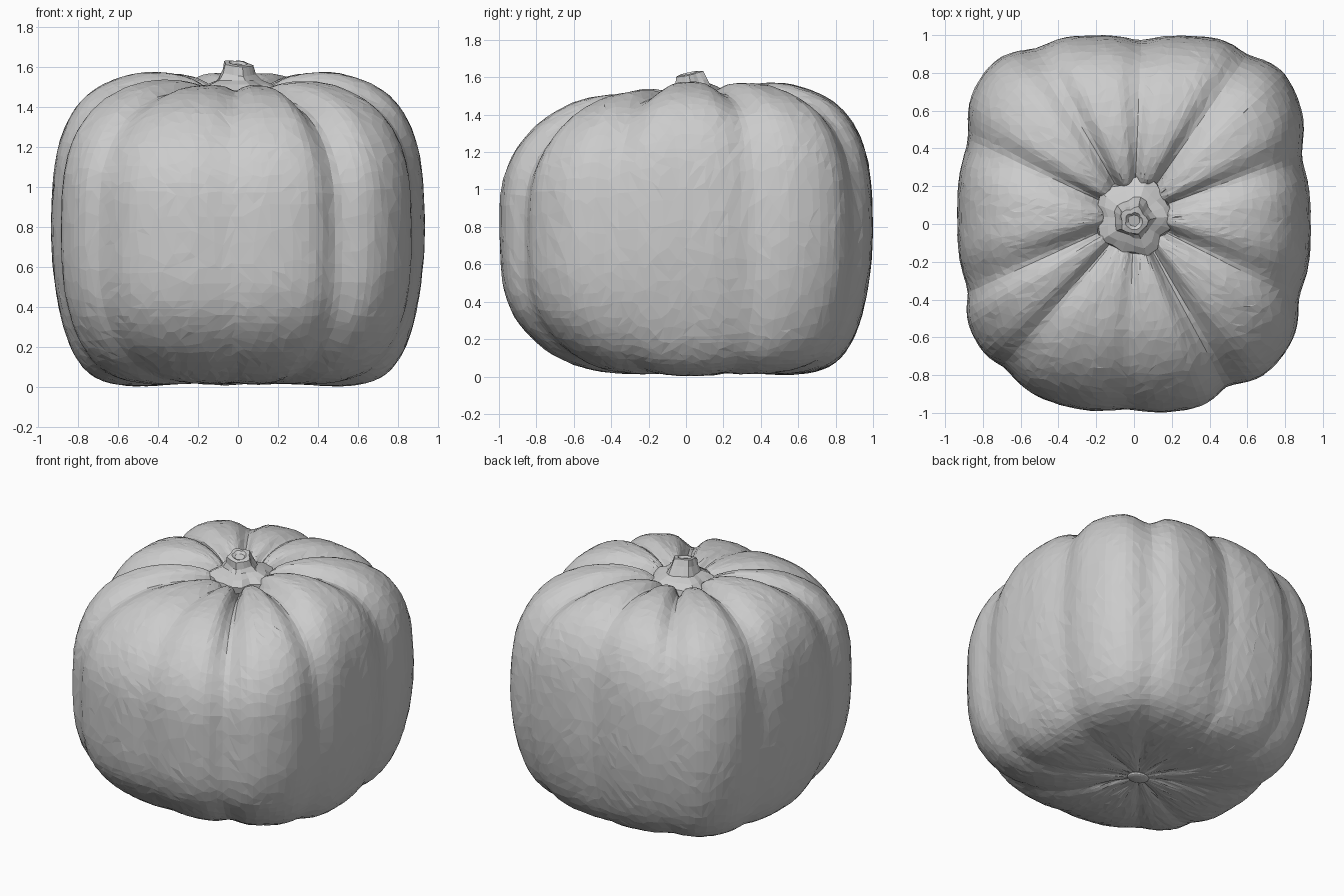
import bpy
import bmesh
import math
import random
from mathutils import Vector

random.seed(4)
cube = bpy.data.objects.get("Cube")
if cube:
    bpy.data.objects.remove(cube, do_unlink=True)

grey = bpy.data.materials.new("plain_grey")
grey.use_nodes = True
COLOUR = (0.6, 0.6, 0.6, 1)
grey.diffuse_color = COLOUR
grey.node_tree.nodes["Principled BSDF"].inputs["Base Color"].default_value = COLOUR
grey.node_tree.nodes["Principled BSDF"].inputs["Roughness"].default_value = 0.8

POLE = Vector((0, 0.04))

# Half cross-sections from the base centre to the top centre: (fraction of radius, height)
BACK = [(0, .03), (.12, .03), (.35, .012), (.58, .005), (.76, .045), (.87, .15),
        (.94, .32), (.985, .55), (1, .8), (.985, 1.08), (.94, 1.27), (.85, 1.42),
        (.72, 1.515), (.54, 1.57), (.36, 1.57), (.22, 1.53), (.12, 1.46), (0, 1.45)]
FRONT = [(0, .03), (.12, .03), (.32, .015), (.5, .03), (.66, .08), (.81, .18),
         (.93, .33), (.985, .5), (1, .72), (.995, .98), (.95, 1.15), (.87, 1.28),
         (.75, 1.395), (.58, 1.48), (.38, 1.51), (.22, 1.495), (.12, 1.45), (0, 1.44)]

# Crease directions in degrees, with the relative depth of each
CREASES = [(22, 1), (56, 1), (88, .7), (119, .9), (153, 1),
           (202, 1), (228, .75), (268, .45), (300, 1.3), (336, 1)]


def smooth_path(points, t):
    """Catmull-Rom point at t in 0..1."""
    n = len(points) - 1
    i = min(int(t * n), n - 1)
    u = t * n - i
    a, b, c, d = (points[max(0, min(n, i + k))] for k in (-1, 0, 1, 2))
    return b + 0.5 * u * (c - a + u * (2 * a - 5 * b + 4 * c - d
                                       + u * (3 * (b - c) + d - a)))


def outline(angle):
    """Rounded square plan, softer at the front."""
    c, s = math.cos(angle), math.sin(angle)
    power = 3.15 + 0.65 * s
    r = (abs(c / 0.935) ** power + abs(s) ** power) ** (-1 / power)
    return Vector((r * c, r * s))


def crease(angle):
    """Zero on the crown of a rib, largest in the rounded valley between two ribs."""
    deg = math.degrees(angle) % 360
    for i, (start, depth) in enumerate(CREASES):
        end, next_depth = CREASES[(i + 1) % len(CREASES)]
        width = (end - start) % 360
        t = ((deg - start) % 360) / width
        if t < 1:
            valley = (1 - math.cos(math.pi * abs(2 * t - 1) ** 1.9)) / 2
            return valley * (depth if t < 0.5 else next_depth)
    return 0


def make_object(name, bm):
    bmesh.ops.recalc_face_normals(bm, faces=bm.faces)
    mesh = bpy.data.meshes.new(name)
    bm.to_mesh(mesh)
    bm.free()
    mesh.materials.append(grey)
    obj = bpy.data.objects.new(name, mesh)
    bpy.context.collection.objects.link(obj)
    return obj


def loft(bm, rings):
    for low, high in zip(rings, rings[1:]):
        for j in range(len(low)):
            k = (j + 1) % len(low)
            bm.faces.new((low[j], low[k], high[k], high[j]))


# Ribbed body
AROUND, UP = 160, 72
bm = bmesh.new()
columns = []
for j in range(AROUND):
    angle = math.tau * j / AROUND
    w = min(1, max(0, -0.05 - 1.08 * math.sin(angle)))
    w = w * w * (3 - 2 * w)
    section = [Vector(b).lerp(Vector(f), w) for b, f in zip(BACK, FRONT)]
    rim, valley = outline(angle), crease(angle)
    back_corner = max(0, math.sin(angle)) * abs(math.sin(2 * angle))
    column = []
    for i in range(UP + 1):
        t = i / UP
        p = smooth_path(section, t)
        tangent = smooth_path(section, min(1, t + .01)) - smooth_path(section, max(0, t - .01))
        normal = Vector((tangent.y, -tangent.x)).normalized()
        # the back corners are rounder above and below
        p.y -= (p.y - 0.8) * 0.08 * back_corner * max(0, p.x) ** 2
        # creases deepen towards the top shoulder and fade at both poles
        depth = 0.012 + 0.05 * min(1, max(0, (t - 0.15) / 0.6))
        depth *= min(1, p.x / 0.18)
        p = p - normal * depth * valley
        if 0 < i < UP:
            p += normal * random.uniform(-.0018, .0018) * min(1, p.x / 0.2)
        plan = POLE.lerp(rim, max(0, p.x))
        column.append(bm.verts.new((plan.x, plan.y, max(0, p.y))))
    columns.append(column)
loft(bm, list(zip(*columns)))
bmesh.ops.remove_doubles(bm, verts=bm.verts, dist=0.0008)
bmesh.ops.triangulate(bm, faces=bm.faces)
body = make_object("pumpkin_body", bm)
reduce = body.modifiers.new("uneven_facets", 'DECIMATE')
reduce.ratio = 0.45

# Stem with a flared, lobed foot and a slanted cut top
SIDES = 20
bm = bmesh.new()
rings = []
for radius, z, lobe in [(.205, 1.44, .08), (.2, 1.485, .08), (.155, 1.515, .12), (.105, 1.535, .1),
                        (.082, 1.575, .1), (.07, 1.618, .1), (.045, 1.622, .05), (.03, 1.61, 0)]:
    ring = []
    for j in range(SIDES):
        a = math.tau * j / SIDES
        r = radius * (1 + lobe * math.cos(5 * a) + random.uniform(-.07, .07))
        x, y = r * math.cos(a), r * math.sin(a)
        lift = (0.22 * y - 0.1 * x) if z > 1.55 else 0
        ring.append(bm.verts.new((x, y + POLE.y - 0.2 * max(0, z - 1.5), z + lift)))
    rings.append(ring)
loft(bm, rings)
bm.faces.new(rings[-1])
bm.faces.new(rings[0])
make_object("stem", bm)

# Blossom scar under the base
bm = bmesh.new()
bmesh.ops.create_uvsphere(bm, u_segments=16, v_segments=8, radius=1)
for v in bm.verts:
    v.co = (v.co.x * .075, v.co.y * .06 + POLE.y, v.co.z * .018 + .03)
make_object("blossom_scar", bm)
